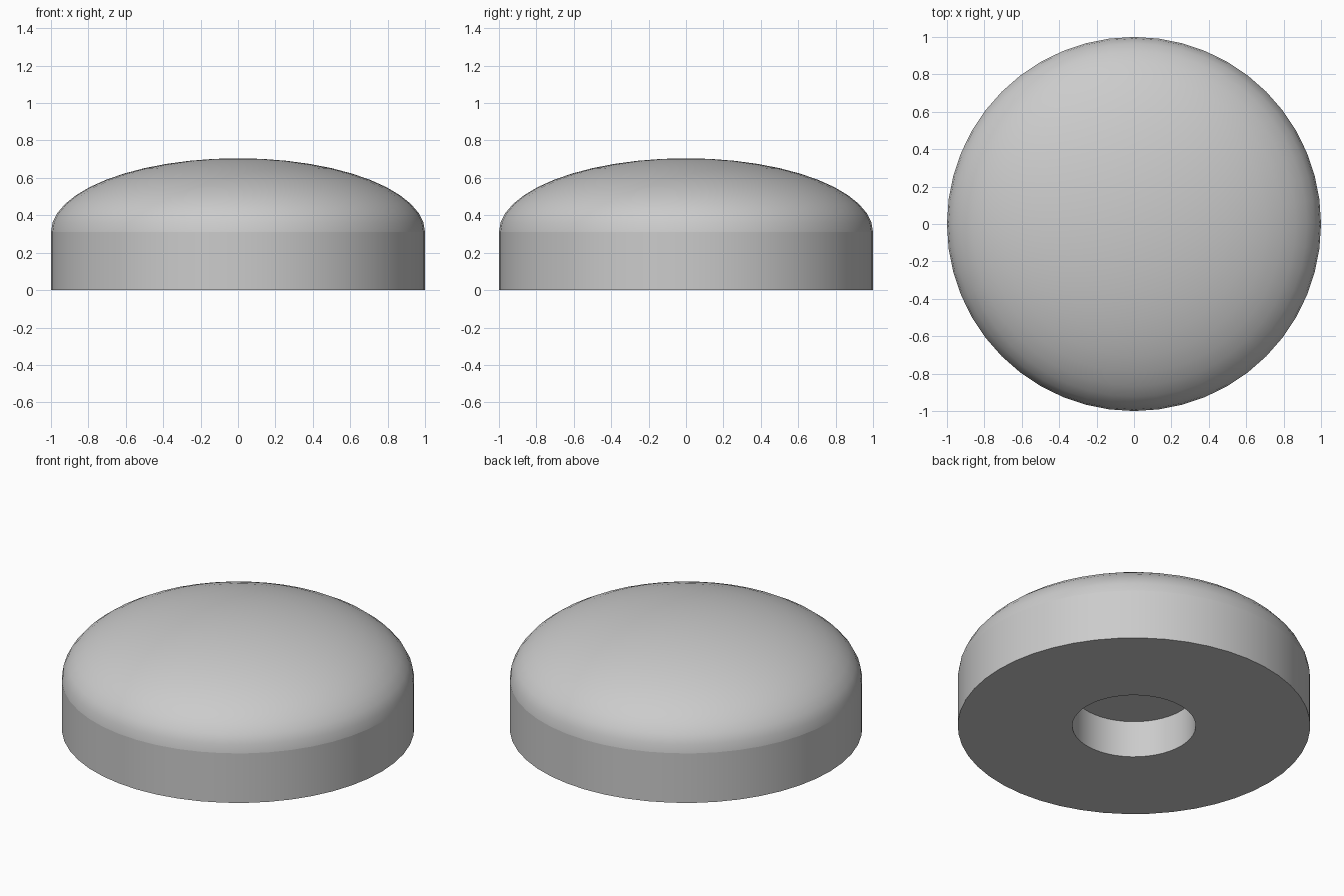
import bpy, bmesh, math

if "Cube" in bpy.data.objects:
    bpy.data.objects.remove(bpy.data.objects["Cube"], do_unlink=True)

SIDES = 48
RADIUS, WALL, TOP = 1.0, 0.31, 0.705
HOLE, DEPTH = 0.35, 0.23

grey = bpy.data.materials.new("light_grey")
grey.use_nodes = True
colour = (0.6, 0.6, 0.6, 1)
grey.diffuse_color = colour
grey.node_tree.nodes["Principled BSDF"].inputs["Base Color"].default_value = colour


def lathe(name, profile):
    """Revolve (radius, height) points around z; the profile runs from the bottom up."""
    bm = bmesh.new()
    verts = [bm.verts.new((r, 0, z)) for r, z in profile]
    edges = [bm.edges.new(pair) for pair in zip(verts, verts[1:])]
    bmesh.ops.spin(bm, geom=verts + edges, cent=(0, 0, 0), axis=(0, 0, 1),
                   angle=math.tau, steps=SIDES, use_merge=True)
    bmesh.ops.remove_doubles(bm, verts=bm.verts, dist=1e-5)
    bmesh.ops.recalc_face_normals(bm, faces=bm.faces)
    mesh = bpy.data.meshes.new(name)
    bm.to_mesh(mesh)
    bm.free()
    obj = bpy.data.objects.new(name, mesh)
    bpy.context.collection.objects.link(obj)
    mesh.materials.append(grey)
    bpy.ops.object.select_all(action='DESELECT')
    obj.select_set(True)
    bpy.context.view_layer.objects.active = obj
    bpy.ops.object.shade_smooth_by_angle(angle=math.radians(30))
    return obj


# Straight-walled base with a round blind pocket underneath
lathe("base", [(0, DEPTH), (HOLE, DEPTH), (HOLE, 0), (RADIUS, 0), (RADIUS, WALL), (0, WALL)])

# Half-ellipsoid cap, closed underneath where it meets the base
RINGS = 12
arc = [i / RINGS * math.pi / 2 for i in range(RINGS)]
lathe("dome", [(0, WALL)]
      + [(RADIUS * math.cos(a), WALL + (TOP - WALL) * math.sin(a)) for a in arc]
      + [(0, TOP)])
